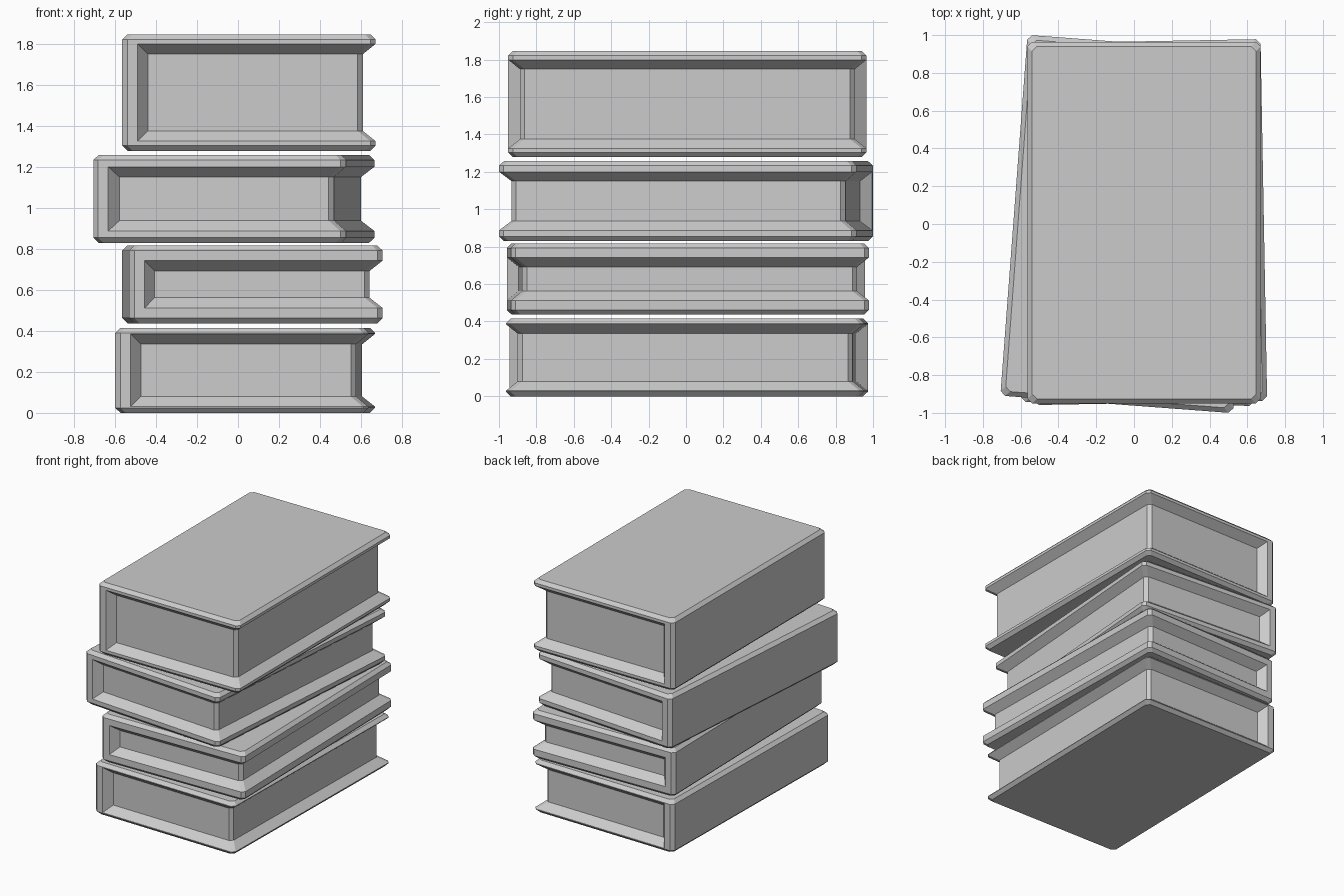
import bpy, bmesh, math

cube = bpy.data.objects.get("Cube")
if cube:
    bpy.data.objects.remove(cube)

WIDTH, LENGTH = 1.235, 1.915
BEVEL = 0.025      # chamfer on outer edges
INSET = 0.062      # how far the pages sit inside the cover
SLOPE = 0.05       # height of the sloped inner lip
SPINE = 0.075      # flat thickness of the spine
HX, HY = WIDTH / 2, LENGTH / 2

grey = bpy.data.materials.new("plain grey")
grey.use_nodes = True
grey.diffuse_color = (0.6, 0.6, 0.6, 1)
grey.node_tree.nodes["Principled BSDF"].inputs["Base Color"].default_value = (0.6, 0.6, 0.6, 1)


def chamfered_rect(x0, x1, y0, y1, c=BEVEL):
    return [(x0 + c, y0), (x1 - c, y0), (x1, y0 + c), (x1, y1 - c),
            (x1 - c, y1), (x0 + c, y1), (x0, y1 - c), (x0, y0 + c)]


def loft(name, sections, parent):
    """Closed solid through (z, outline) sections with equal point counts."""
    bm = bmesh.new()
    rings = [[bm.verts.new((x, y, z)) for x, y in outline] for z, outline in sections]
    n = len(rings[0])
    for low, high in zip(rings, rings[1:]):
        for i in range(n):
            j = (i + 1) % n
            bm.faces.new((low[i], low[j], high[j], high[i]))
    bm.faces.new(rings[0][::-1])
    bm.faces.new(rings[-1])
    bmesh.ops.recalc_face_normals(bm, faces=bm.faces)
    mesh = bpy.data.meshes.new(name)
    bm.to_mesh(mesh)
    bm.free()
    mesh.materials.append(grey)
    ob = bpy.data.objects.new(name, mesh)
    bpy.context.collection.objects.link(ob)
    ob.parent = parent


def board_outline(inset):
    return chamfered_rect(-HX + inset, HX - inset, -HY + inset, HY - inset)


def book(name, z0, z1, board, x, y, angle):
    root = bpy.data.objects.new(name, None)
    bpy.context.collection.objects.link(root)
    root.location = (x, y, 0)
    root.rotation_euler.z = math.radians(angle)

    # Cover boards: chamfered rim outside, sloped lip down to the pages
    steps = [(0, BEVEL), (BEVEL, 0), (max(board, BEVEL + 0.005), 0), (board + SLOPE, INSET)]
    loft(name + "_lower_board", [(z0 + h, board_outline(i)) for h, i in steps], root)
    loft(name + "_upper_board", [(z1 - h, board_outline(i)) for h, i in steps], root)

    # Spine joining the boards, with sloped inner edges
    left, flat, inner = -HX, -HX + SPINE, -HX + SPINE + SLOPE
    half = [(left, HY - BEVEL), (left + BEVEL, HY), (flat, HY), (inner, HY - INSET)]
    outline = half + [(px, -py) for px, py in reversed(half)]
    loft(name + "_spine", [(z0 + board, outline), (z1 - board, outline)], root)

    # Page block
    pages = chamfered_rect(-HX + SPINE, HX - INSET, -HY + INSET, HY - INSET)
    loft(name + "_pages", [(z0 + board, pages), (z1 - board, pages)], root)


# Stack from bottom to top
book("bottom_book", 0.0, 0.415, 0.03, 0.035, 0.005, -1.0)
book("second_book", 0.437, 0.817, 0.075, 0.07, 0.01, 1.05)
book("third_book", 0.829, 1.258, 0.058, -0.02, 0.0, -4.3)
book("top_book", 1.278, 1.846, 0.047, 0.053, 0.007, 0.0)
